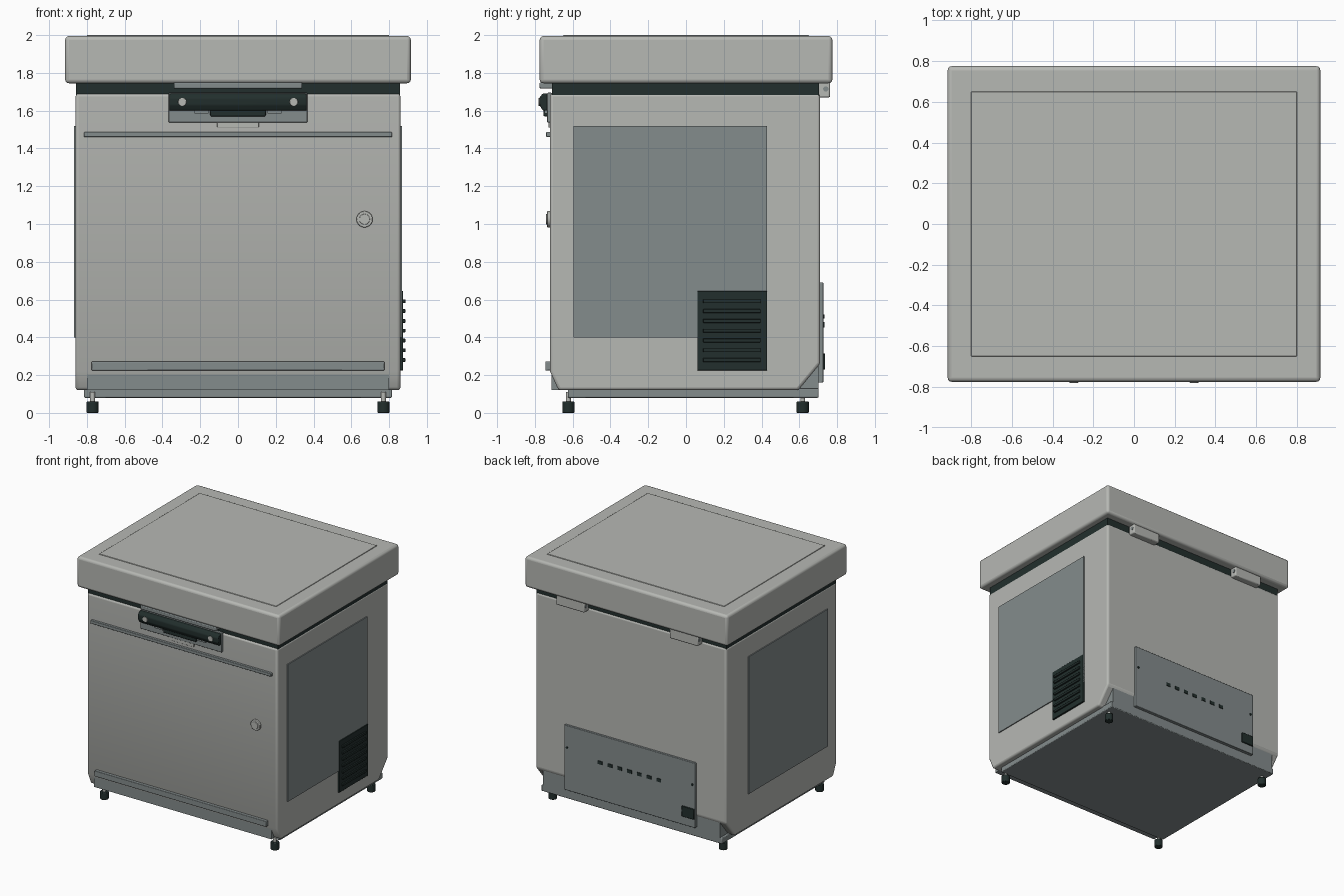
import bpy, bmesh, math
from mathutils import Matrix

if "Cube" in bpy.data.objects:
    bpy.data.objects.remove(bpy.data.objects["Cube"])


def material(name, rgb):
    m = bpy.data.materials.new(name)
    m.diffuse_color = (*rgb, 1)
    m.use_nodes = True
    m.node_tree.nodes["Principled BSDF"].inputs["Base Color"].default_value = m.diffuse_color
    return m


LIGHT = material("light grey enamel", (0.47, 0.48, 0.455))
GREY = material("blue grey metal", (0.23, 0.262, 0.265))
DARK = material("dark plastic", (0.016, 0.028, 0.026))


def finish(name, bm, mat, bevel=0.0, segments=2):
    bmesh.ops.recalc_face_normals(bm, faces=bm.faces)
    me = bpy.data.meshes.new(name)
    bm.to_mesh(me)
    bm.free()
    ob = bpy.data.objects.new(name, me)
    bpy.context.collection.objects.link(ob)
    me.materials.append(mat)
    if bevel:
        mod = ob.modifiers.new("edge rounding", 'BEVEL')
        mod.width, mod.segments = bevel, segments
        mod.limit_method, mod.angle_limit = 'ANGLE', math.radians(30)
    bpy.ops.object.select_all(action='DESELECT')
    bpy.context.view_layer.objects.active = ob
    ob.select_set(True)
    bpy.ops.object.shade_smooth_by_angle(angle=math.radians(35))
    return ob


def box(name, x, y, z, mat, bevel=0.0, segments=2):
    """Box from (min, max) pairs."""
    bm = bmesh.new()
    bmesh.ops.create_cube(bm, size=1)
    for v in bm.verts:
        for i, (lo, hi) in enumerate((x, y, z)):
            v.co[i] = lo if v.co[i] < 0 else hi
    return finish(name, bm, mat, bevel, segments)


def cylinder(name, centre, r, depth, axis, mat, bevel=0.0, sides=24):
    bm = bmesh.new()
    bmesh.ops.create_cone(bm, cap_ends=True, segments=sides, radius1=r, radius2=r, depth=depth)
    turn = {'X': Matrix.Rotation(math.pi / 2, 4, 'Y'),
            'Y': Matrix.Rotation(math.pi / 2, 4, 'X'), 'Z': Matrix()}[axis]
    bm.transform(Matrix.Translation(centre) @ turn)
    return finish(name, bm, mat, bevel)


def extrude_x(name, profile, x0, x1, mat, bevel=0.0, segments=2):
    """Solid from a (y, z) outline."""
    bm = bmesh.new()
    face = bm.faces.new([bm.verts.new((x0, y, z)) for y, z in profile])
    new = bmesh.ops.extrude_face_region(bm, geom=[face])['geom']
    bmesh.ops.translate(bm, verts=[v for v in new if isinstance(v, bmesh.types.BMVert)],
                        vec=(x1 - x0, 0, 0))
    return finish(name, bm, mat, bevel, segments)


# Cabinet with cut lower corners, on a grey plinth
extrude_x("cabinet", [(-0.72, 1.69), (-0.72, 0.22), (-0.675, 0.12), (0.595, 0.12),
                      (0.71, 0.26), (0.71, 1.69)], -0.86, 0.86, LIGHT, 0.015, 3)
box("base_tray", (-0.815, 0.815), (-0.625, 0.702), (0.08, 0.13), GREY, 0.006)
box("front_kick_plate", (-0.80, 0.80), (-0.712, -0.62), (0.12, 0.215), GREY)
box("rear_plinth", (-0.80, 0.80), (0.55, 0.702), (0.085, 0.262), GREY)

# Gasket and lid
box("gasket", (-0.857, 0.857), (-0.71, 0.703), (1.68, 1.75), DARK)
box("lid", (-0.915, 0.915), (-0.775, 0.775), (1.745, 1.995), LIGHT, 0.02, 3)
box("lid_top_panel", (-0.80, 0.80), (-0.65, 0.65), (1.985, 2.0), LIGHT, 0.003)

# Feet
for x in (-0.77, 0.77):
    for y in (-0.623, 0.618):
        cylinder("foot", (x, y, 0.03), 0.032, 0.06, 'Z', DARK, 0.004)
        cylinder("foot_stem", (x, y, 0.08), 0.013, 0.06, 'Z', LIGHT)

# Side panels
for side, s in (("left", -1), ("right", 1)):
    xs = sorted((s * 0.85, s * 0.868))
    box(side + "_side_panel", xs, (-0.595, 0.43), (0.40, 1.52), GREY)

# Louvred vent on the right side
box("side_vent", (0.85, 0.874), (0.06, 0.43), (0.225, 0.645), DARK, 0.003)
for i in range(7):
    z = 0.28 + i * 0.0518
    box("vent_louvre", (0.87, 0.886), (0.09, 0.395), (z - 0.01, z + 0.01), DARK, 0.003)

# Front trim bars and lock
box("upper_trim_bar", (-0.815, 0.815), (-0.74, -0.71), (1.46, 1.487), GREY, 0.004)
box("lower_trim_bar", (-0.775, 0.775), (-0.745, -0.70), (0.225, 0.272), GREY, 0.004)
cylinder("lock_ring", (0.67, -0.725, 1.025), 0.043, 0.022, 'Y', LIGHT, 0.004, 32)
cylinder("lock_core", (0.67, -0.735, 1.025), 0.028, 0.012, 'Y', LIGHT, 0.002, 32)

# Latch handle
box("latch_plate", (-0.367, 0.367), (-0.735, -0.71), (1.537, 1.695), GREY, 0.004)
box("latch_catch", (-0.34, 0.34), (-0.775, -0.70), (1.717, 1.75), GREY, 0.006)
box("latch_tab", (-0.11, 0.11), (-0.728, -0.71), (1.51, 1.545), LIGHT, 0.003)
extrude_x("handle_bar", [(-0.72, 1.69), (-0.76, 1.69), (-0.776, 1.668), (-0.776, 1.63),
                         (-0.758, 1.60), (-0.72, 1.60)], -0.363, 0.363, DARK, 0.006)
box("handle_grip", (-0.147, 0.147), (-0.755, -0.72), (1.57, 1.61), DARK, 0.006)
for s in (-1, 1):
    xs = sorted((s * 0.155, s * 0.23))
    box("handle_bracket", xs, (-0.75, -0.72), (1.585, 1.605), GREY)
    cylinder("handle_bolt", (s * 0.295, -0.774, 1.646), 0.022, 0.012, 'Y', LIGHT, 0.002)

# Hinges
for s in (-1, 1):
    xs = sorted((s * 0.385, s * 0.64))
    box("hinge", xs, (0.70, 0.763), (1.67, 1.75), LIGHT, 0.008)
    cylinder("hinge_pin", (s * 0.5125, 0.74, 1.715), 0.014, 0.263, 'X', GREY)

# Rear service panel with slots, switch and screws
box("rear_service_panel", (-0.59, 0.59), (0.69, 0.727), (0.16, 0.69), GREY, 0.004)
for i in range(7):
    x = -0.265 + i * 0.0883
    box("rear_slot", (x - 0.02, x + 0.02), (0.72, 0.732), (0.453, 0.48), DARK)
box("power_switch", (-0.585, -0.475), (0.72, 0.737), (0.23, 0.315), DARK, 0.004)
for s in (-1, 1):
    cylinder("panel_screw", (s * 0.565, 0.728, 0.51), 0.01, 0.008, 'Y', DARK, 0, 12)
